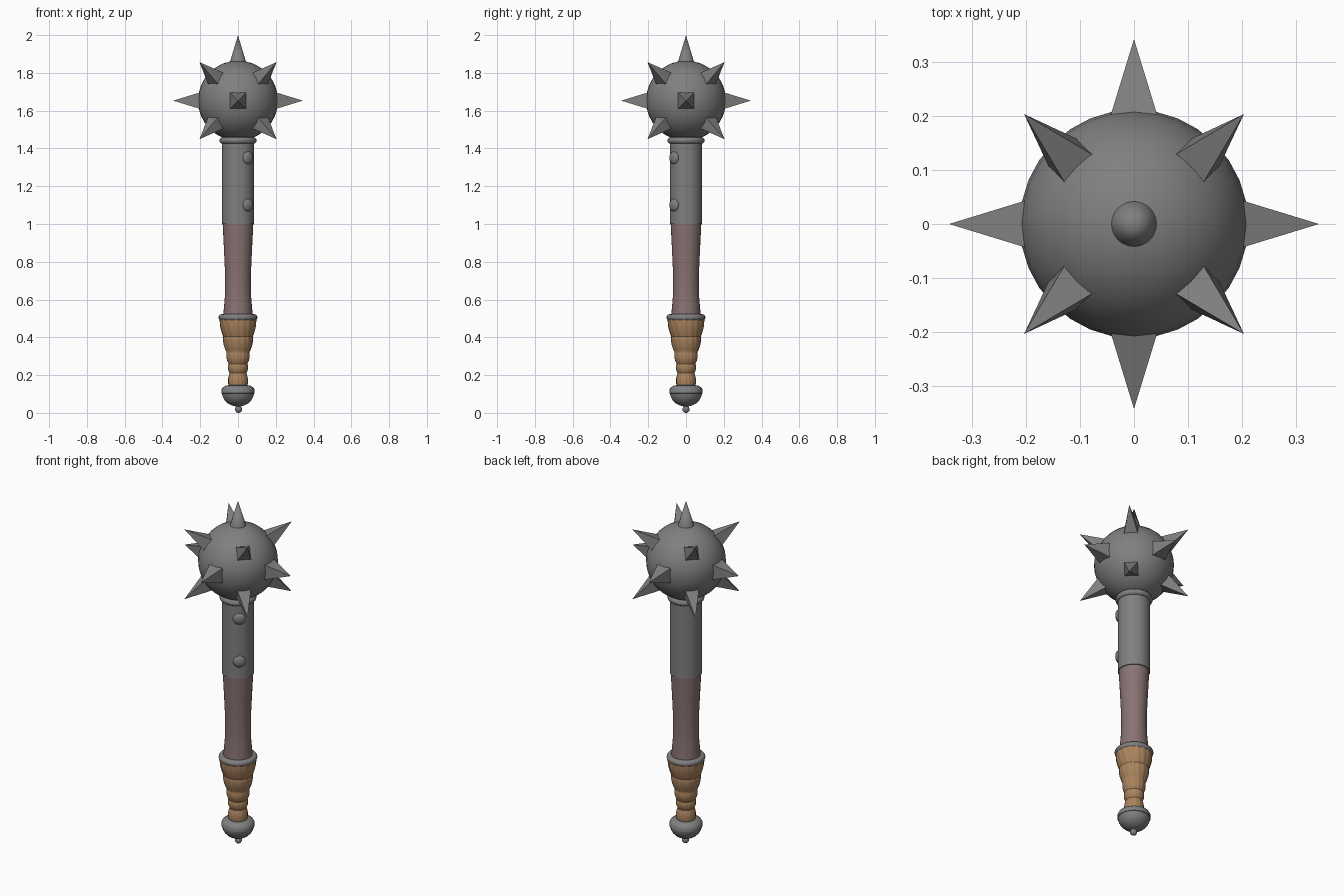
import bpy, bmesh, math
from mathutils import Vector, Matrix

if "Cube" in bpy.data.objects:
    bpy.data.objects.remove(bpy.data.objects["Cube"])


def material(name, color):
    m = bpy.data.materials.new(name)
    m.diffuse_color = color
    m.use_nodes = True
    m.node_tree.nodes["Principled BSDF"].inputs["Base Color"].default_value = m.diffuse_color
    return m


steel = material("dark_steel", (0.215, 0.215, 0.215, 1))
wood = material("dark_wood", (0.25, 0.17, 0.17, 1))
wrap = material("tan_wrap", (0.40, 0.23, 0.11, 1))


def finish(name, mat=steel, smooth=True):
    ob = bpy.context.object
    ob.name = name
    ob.data.materials.append(mat)
    if smooth:
        bpy.ops.object.shade_smooth_by_angle(angle=math.radians(40))
    return ob


def lathe(name, profile, mat=steel, n=32, ripple=None):
    """Revolve (radius, z) points about z; ripple(angle, z) scales the radius."""
    bm = bmesh.new()
    rings = []
    for r, z in profile:
        ring = []
        for i in range(n):
            a = 2 * math.pi * i / n
            k = r * (ripple(a, z) if ripple else 1)
            ring.append(bm.verts.new((k * math.cos(a), k * math.sin(a), z)))
        rings.append(ring)
    for lo, hi in zip(rings, rings[1:]):
        for i in range(n):
            j = (i + 1) % n
            bm.faces.new((lo[i], lo[j], hi[j], hi[i]))
    bm.faces.new(rings[0][::-1])
    bm.faces.new(rings[-1])
    me = bpy.data.meshes.new(name)
    bm.to_mesh(me)
    bm.free()
    ob = bpy.data.objects.new(name, me)
    bpy.context.collection.objects.link(ob)
    bpy.ops.object.select_all(action='DESELECT')
    ob.select_set(True)
    bpy.context.view_layer.objects.active = ob
    return finish(name, mat)


def ring(name, z, major, minor):
    bpy.ops.mesh.primitive_torus_add(major_radius=major, minor_radius=minor,
                                     major_segments=32, minor_segments=12,
                                     location=(0, 0, z))
    finish(name)


# Spiked head
HEAD = Vector((0, 0, 1.653))
bpy.ops.mesh.primitive_uv_sphere_add(segments=32, ring_count=16, radius=0.212, location=HEAD)
finish("head_ball")

# Round top spike
bpy.ops.mesh.primitive_cone_add(vertices=32, radius1=0.042, depth=0.14, location=(0, 0, 1.93))
finish("top_spike")

# Four-sided spikes: four around the middle and eight on the cube diagonals
dirs = [(1, 0, 0), (-1, 0, 0), (0, 1, 0), (0, -1, 0)]
dirs += [(x, y, z) for x in (-1, 1) for y in (-1, 1) for z in (-1, 1)]
BASE = 0.2
for i, d in enumerate(dirs):
    tip, radius = (0.343, 0.062) if i < 4 else (0.353, 0.053)
    d = Vector(d).normalized()
    bpy.ops.mesh.primitive_cone_add(vertices=4, radius1=radius, depth=tip - BASE)
    ob = finish("spike_%d" % (i + 1), smooth=False)
    ob.data.transform(Matrix.Rotation(math.pi / 4, 4, 'Z'))
    ob.rotation_euler = d.to_track_quat('Z', 'Y').to_euler()
    ob.location = HEAD + d * (BASE + tip) / 2

# Metal sleeve, collars and rivets
lathe("metal_sleeve", [(0.086, 1.0), (0.086, 1.46)])
ring("upper_collar", 1.442, 0.081, 0.018)
ring("lower_collar", 0.505, 0.085, 0.018)
ang = math.radians(-50)
for i, z in enumerate((1.10, 1.35)):
    bpy.ops.mesh.primitive_uv_sphere_add(segments=20, ring_count=10, radius=1,
                                         location=(0.082 * math.cos(ang), 0.082 * math.sin(ang), z))
    ob = finish("rivet_%d" % (i + 1))
    ob.scale = (0.018, 0.034, 0.034)
    ob.rotation_euler.z = ang

# Wooden shaft, waisted near the bottom
lathe("wood_shaft", [(0.079, 0.49), (0.076, 0.54), (0.070, 0.61), (0.068, 0.67),
                     (0.069, 0.75), (0.074, 0.86), (0.081, 1.0)], wood)

# Wrapped grip: stacked flaring bands with pleats
bands = [(0.14, 0.21, 0.049, 0.046), (0.21, 0.26, 0.044, 0.052), (0.26, 0.32, 0.050, 0.061),
         (0.32, 0.405, 0.060, 0.080), (0.405, 0.50, 0.078, 0.097)]
profile = []
for z0, z1, r0, r1 in bands:
    for k in range(7):
        t = k / 6
        profile.append((r0 + (r1 - r0) * t + 0.005 * math.sin(math.pi * t),
                        z0 + (z1 - z0 - 0.004) * t))
lathe("wrapped_grip", profile, wrap, n=96,
      ripple=lambda a, z: 1 + 0.035 * (abs(math.sin(8 * a + 12 * z)) - 0.7))

# Pommel: bowl under a rounded rim, with a small end bead
lathe("pommel", [(0.012, 0.034), (0.034, 0.040), (0.055, 0.051), (0.072, 0.068),
                 (0.082, 0.088), (0.085, 0.103), (0.088, 0.104), (0.088, 0.122),
                 (0.081, 0.135), (0.066, 0.144), (0.045, 0.148)])
bpy.ops.mesh.primitive_uv_sphere_add(segments=20, ring_count=12, radius=0.019, location=(0.003, 0, 0.019))
finish("end_bead")
